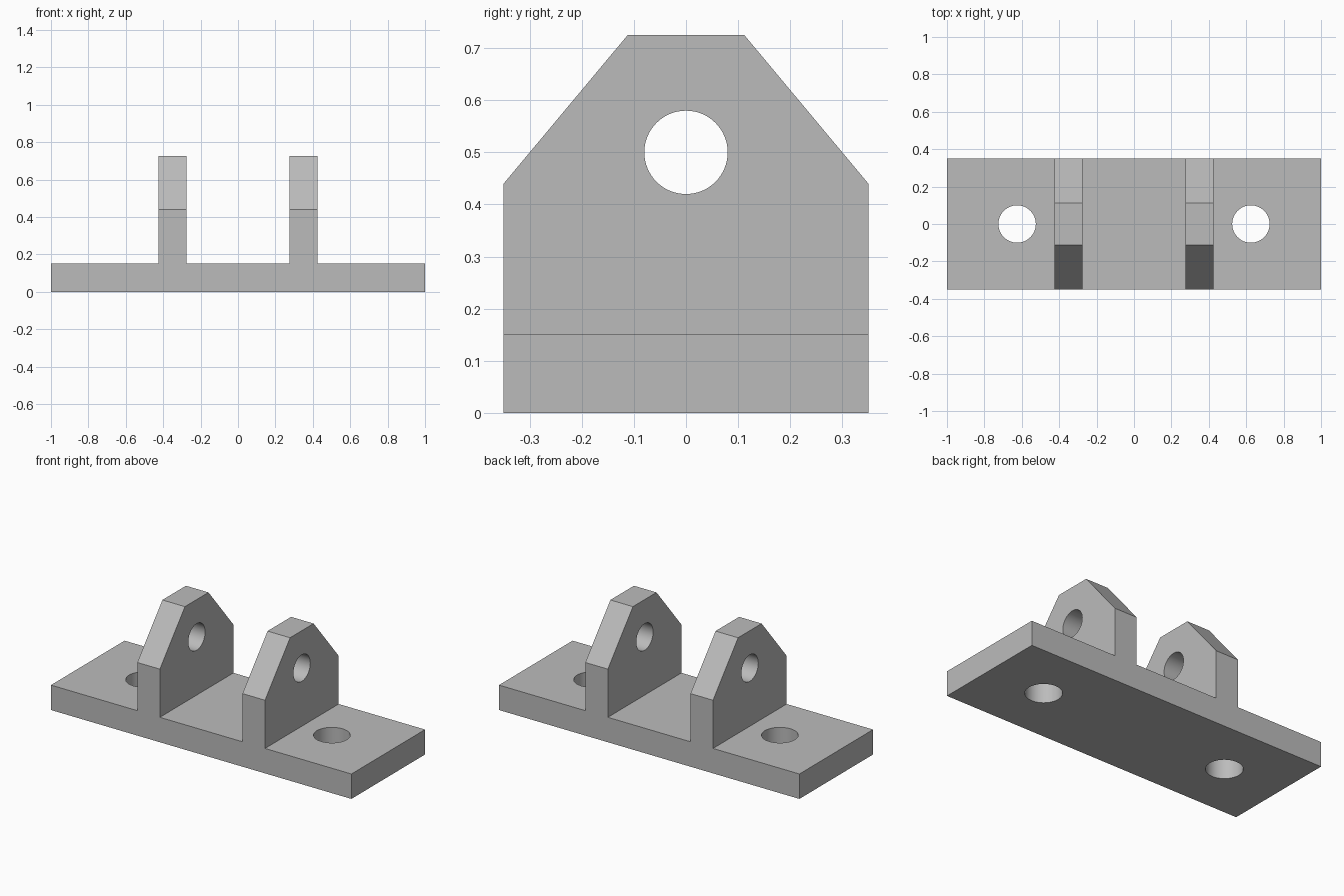
import bpy, bmesh
from math import pi
from mathutils import Vector

cube = bpy.data.objects.get("Cube")
if cube:
    bpy.data.objects.remove(cube, do_unlink=True)

HALF_DEPTH = 0.35
BASE_TOP, LUG_TOP = 0.15, 0.725
LUG_IN, LUG_OUT = 0.275, 0.425

grey = bpy.data.materials.new("plain grey")
grey.use_nodes = True
colour = (0.5, 0.5, 0.5, 1)
grey.diffuse_color = colour
grey.node_tree.nodes["Principled BSDF"].inputs["Base Color"].default_value = colour

# Bracket body: base and two lugs as one front profile, extruded front to back
half = [(LUG_IN, BASE_TOP), (LUG_IN, LUG_TOP), (LUG_OUT, LUG_TOP),
        (LUG_OUT, BASE_TOP), (1, BASE_TOP), (1, 0)]
profile = half + [(-x, z) for x, z in reversed(half)]
bm = bmesh.new()
face = bm.faces.new([bm.verts.new((x, -HALF_DEPTH, z)) for x, z in profile])
extruded = bmesh.ops.extrude_face_region(bm, geom=[face])
moved = [v for v in extruded["geom"] if isinstance(v, bmesh.types.BMVert)]
bmesh.ops.translate(bm, verts=moved, vec=(0, 2 * HALF_DEPTH, 0))

# Sloped shoulders on the front and back of the lugs
for side in (-1, 1):
    bmesh.ops.bisect_plane(
        bm, geom=bm.verts[:] + bm.edges[:] + bm.faces[:], dist=1e-5,
        plane_co=(0, side * HALF_DEPTH, 0.44),
        plane_no=Vector((0, side * 0.285, 0.238)).normalized(), clear_outer=True)
    rim = [e for e in bm.edges if e.is_boundary]
    bmesh.ops.holes_fill(bm, edges=rim, sides=0)
bmesh.ops.recalc_face_normals(bm, faces=bm.faces[:])
mesh = bpy.data.meshes.new("bracket")
bm.to_mesh(mesh)
bm.free()
mesh.materials.append(grey)
bracket = bpy.data.objects.new("bracket", mesh)
bpy.context.collection.objects.link(bracket)


def drill(name, radius, depth, location, rotation=(0, 0, 0)):
    """Cut a round hole through the bracket."""
    bpy.ops.mesh.primitive_cylinder_add(vertices=64, radius=radius, depth=depth,
                                        location=location, rotation=rotation)
    cutter = bpy.context.object
    cutter.name = name
    cutter.hide_render = True
    cutter.data.materials.append(grey)
    bpy.context.view_layer.objects.active = bracket
    mod = bracket.modifiers.new(name, 'BOOLEAN')
    mod.operation = 'DIFFERENCE'
    mod.solver = 'EXACT'
    mod.object = cutter
    bpy.ops.object.modifier_apply(modifier=name)
    bpy.data.objects.remove(cutter, do_unlink=True)


# Mounting holes in the base and pin holes in the lugs
for side in (-1, 1):
    drill("mounting_hole", 0.1, 0.5, (side * 0.625, 0, BASE_TOP / 2))
    drill("pin_hole", 0.08, 0.4, (side * 0.35, 0, 0.5), (0, pi / 2, 0))

# Smooth hole walls, sharp edges elsewhere
bpy.ops.object.select_all(action='DESELECT')
bracket.select_set(True)
bpy.context.view_layer.objects.active = bracket
bpy.ops.object.shade_smooth_by_angle(angle=pi / 6)
